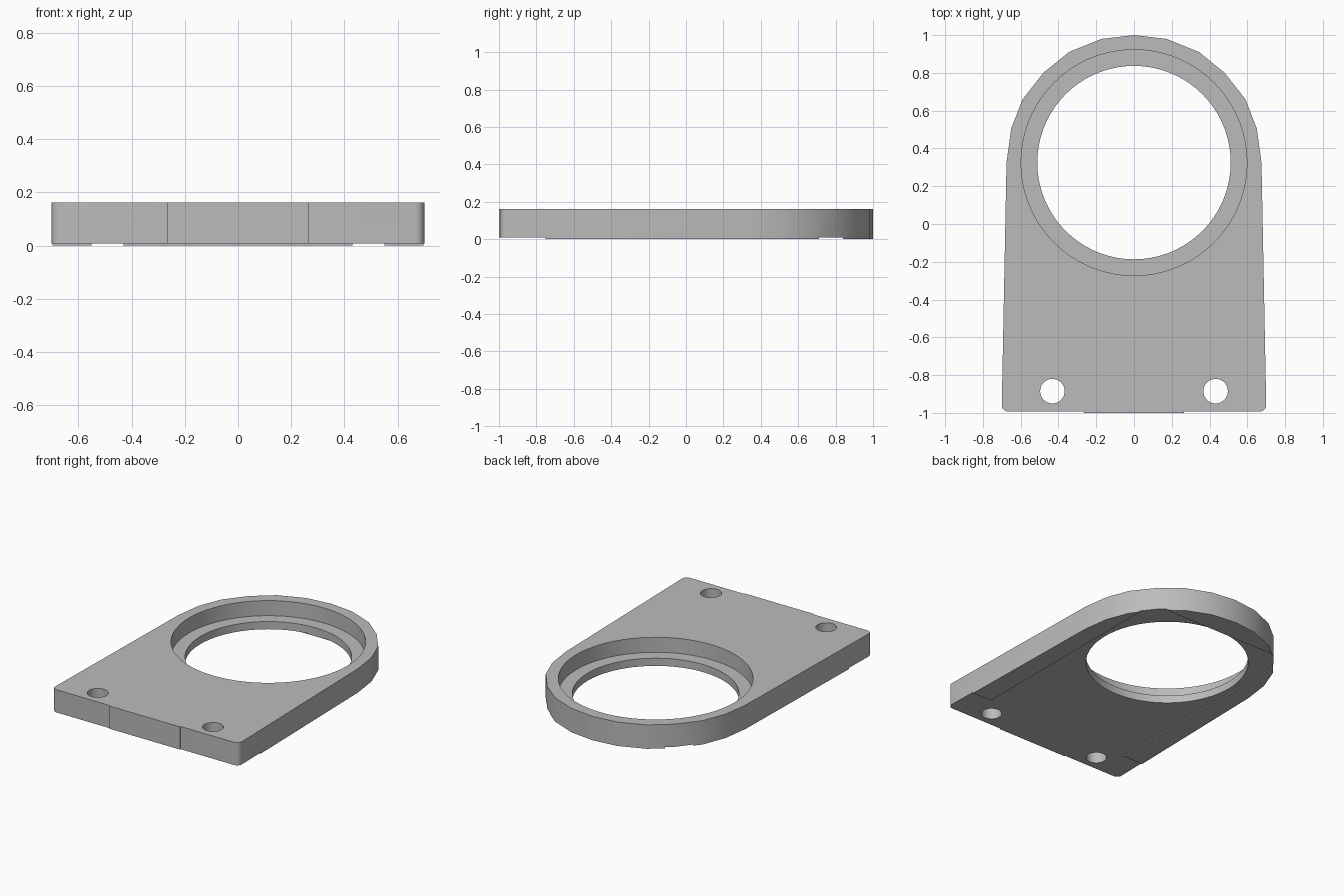
import bpy
import bmesh
import math

old = bpy.data.objects.get("Cube")
if old:
    bpy.data.objects.remove(old, do_unlink=True)

HEIGHT = 0.162
STEP = 0.008      # depth of the shallow relief underneath
LEDGE = 0.06      # height of the seat inside the large bore
BORE_Y = 0.325

grey = bpy.data.materials.new("plain_grey")
grey.use_nodes = True
colour = (0.5, 0.5, 0.5, 1)
grey.diffuse_color = colour
grey.node_tree.nodes["Principled BSDF"].inputs["Base Color"].default_value = colour


def prism(name, points, low, high):
    """Closed solid from a flat counter-clockwise outline."""
    bm = bmesh.new()
    face = bm.faces.new([bm.verts.new((x, y, low)) for x, y in points])
    top = bmesh.ops.extrude_face_region(bm, geom=[face], use_keep_orig=True)
    moved = [v for v in top["geom"] if isinstance(v, bmesh.types.BMVert)]
    bmesh.ops.translate(bm, verts=moved, vec=(0, 0, high - low))
    bmesh.ops.recalc_face_normals(bm, faces=bm.faces)
    mesh = bpy.data.meshes.new(name)
    bm.to_mesh(mesh)
    bm.free()
    obj = bpy.data.objects.new(name, mesh)
    bpy.context.collection.objects.link(obj)
    mesh.materials.append(grey)
    return obj


def circle(x, y, radius, count):
    turns = [2 * math.pi * i / count for i in range(count)]
    return [(x + radius * math.cos(t), y + radius * math.sin(t)) for t in turns]


def box(x, y_low, y_high):
    return [(-x, y_low), (x, y_low), (x, y_high), (-x, y_high)]


def cut(target, cutter):
    """Subtract the cutter for good, then remove it."""
    cutter.hide_render = True
    mod = target.modifiers.new("cut", "BOOLEAN")
    mod.operation = "DIFFERENCE"
    mod.solver = "EXACT"
    mod.object = cutter
    bpy.context.view_layer.objects.active = target
    bpy.ops.object.modifier_apply(modifier=mod.name)
    bpy.data.objects.remove(cutter, do_unlink=True)


# Right half of the outline: raised front pad, round corner, tapered side, arch
half = [(0.265, -1), (0.265, -0.993)]
for i in range(6):
    a = math.radians(-90 + 18 * i)
    half.append((0.665 + 0.035 * math.cos(a), -0.958 + 0.035 * math.sin(a)))
half += [(0.675, 0.325), (0.65, 0.505), (0.59, 0.66), (0.48, 0.8),
         (0.345, 0.91), (0.172, 0.98)]
outline = half + [(0, 1)] + [(-x, y) for x, y in reversed(half)]
plate = prism("mounting_plate", outline, 0, HEIGHT)

# Underside relief: a central channel and the front strip
cut(plate, prism("channel_cutter", box(0.55, -1.2, 0.84), -0.1, STEP))
cut(plate, prism("front_strip_cutter", box(1, -1.3, -0.75), -0.1, STEP))

# Stepped large bore
cut(plate, prism("bore_cutter", circle(0, BORE_Y, 0.512, 72), -0.2, 0.4))
cut(plate, prism("seat_cutter", circle(0, BORE_Y, 0.598, 72), LEDGE, 0.4))

# Two screw holes
for side in (-1, 1):
    cut(plate, prism("screw_cutter", circle(side * 0.432, -0.885, 0.065, 32), -0.2, 0.4))

bpy.ops.object.select_all(action="DESELECT")
plate.select_set(True)
bpy.context.view_layer.objects.active = plate
bpy.ops.object.shade_smooth_by_angle(angle=math.radians(25))
